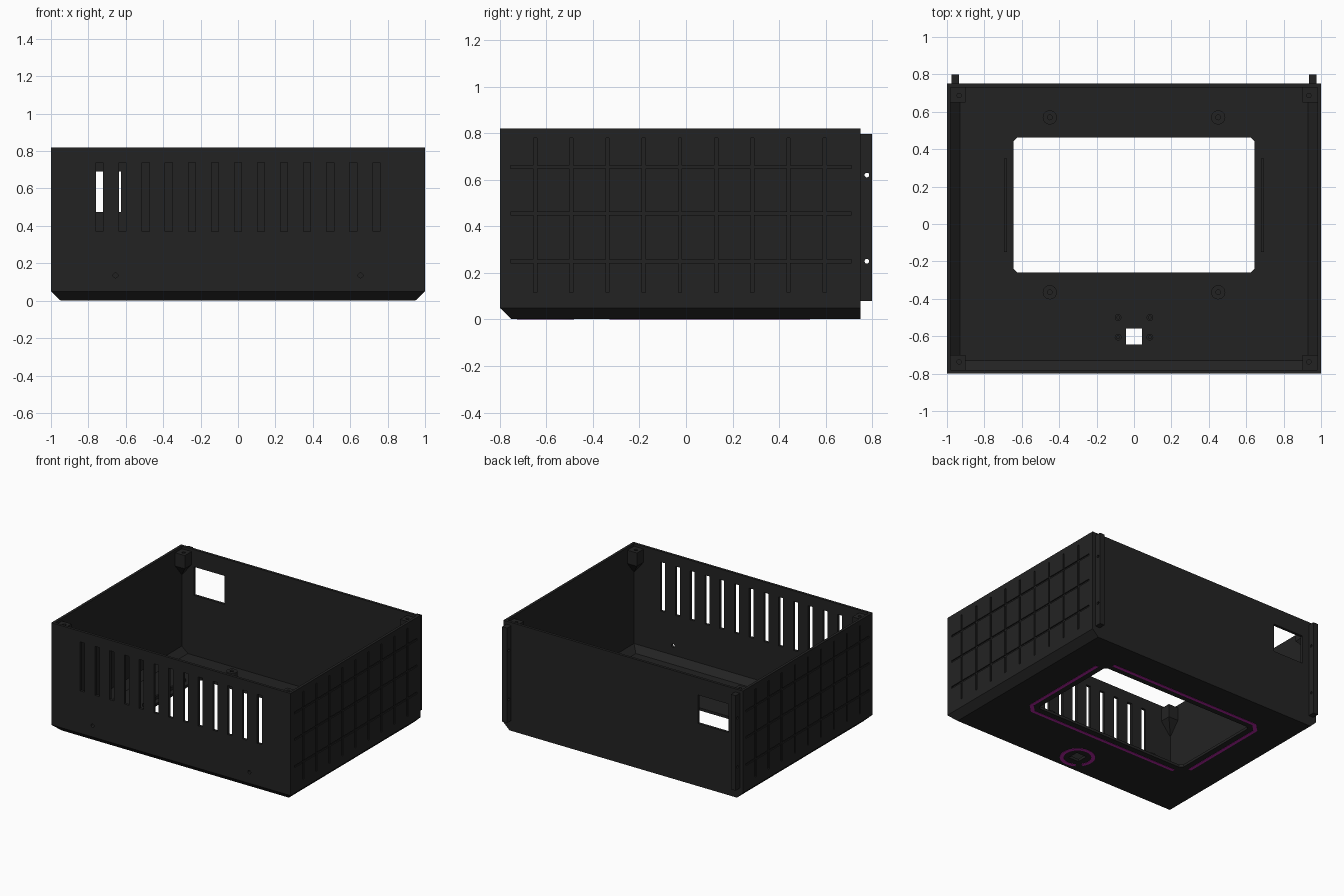
import bpy, bmesh, math
from mathutils import Matrix, Vector

if "Cube" in bpy.data.objects:
    bpy.data.objects.remove(bpy.data.objects["Cube"])


def material(name, rgb):
    m = bpy.data.materials.new(name)
    m.diffuse_color = (*rgb, 1)
    m.use_nodes = True
    m.node_tree.nodes["Principled BSDF"].inputs["Base Color"].default_value = m.diffuse_color
    return m


BLACK = material("black plastic", (0.0165, 0.0165, 0.0165))
MAGENTA = material("magenta inlay", (0.45, 0.018, 0.36))


def finish(bm, name, mat=BLACK):
    bmesh.ops.recalc_face_normals(bm, faces=bm.faces)
    me = bpy.data.meshes.new(name)
    bm.to_mesh(me)
    bm.free()
    ob = bpy.data.objects.new(name, me)
    bpy.context.collection.objects.link(ob)
    me.materials.append(mat)
    return ob


def add_box(bm, x0, x1, y0, y1, z0, z1):
    m = Matrix.Translation(((x0 + x1) / 2, (y0 + y1) / 2, (z0 + z1) / 2))
    bmesh.ops.create_cube(bm, size=1, matrix=m @ Matrix.Diagonal((x1 - x0, y1 - y0, z1 - z0, 1)))


def add_rod(bm, centre, r, length, axis='Z', seg=20):
    rot = {'Z': Matrix(), 'X': Matrix.Rotation(math.pi / 2, 4, 'Y'),
           'Y': Matrix.Rotation(math.pi / 2, 4, 'X')}[axis]
    bmesh.ops.create_cone(bm, cap_ends=True, segments=seg, radius1=r, radius2=r,
                          depth=length, matrix=Matrix.Translation(centre) @ rot)


def loft(bm, rings):
    loops = [[bm.verts.new(p) for p in ring] for ring in rings]
    n = len(loops[0])
    for a, b in zip(loops, loops[1:]):
        for i in range(n):
            bm.faces.new((a[i], a[(i + 1) % n], b[(i + 1) % n], b[i]))
    bm.faces.new(loops[0])
    bm.faces.new(loops[-1])


def rect(x0, x1, y0, y1, z):
    return [(x0, y0, z), (x1, y0, z), (x1, y1, z), (x0, y1, z)]


def cut(ob, bm):
    tool = finish(bm, "cutter")
    tool.hide_render = True
    mod = ob.modifiers.new("cut", 'BOOLEAN')
    mod.operation, mod.solver, mod.object = 'DIFFERENCE', 'EXACT', tool
    bpy.context.view_layer.objects.active = ob
    bpy.ops.object.modifier_apply(modifier=mod.name)
    bpy.data.objects.remove(tool)


def octagon(x0, x1, y0, y1, c):
    return [(x0 + c, y0), (x1 - c, y0), (x1, y0 + c), (x1, y1 - c),
            (x1 - c, y1), (x0 + c, y1), (x0, y1 - c), (x0, y0 + c)]


# Open box shell, chamfered along the bottom of the front and sides
bm = bmesh.new()
loft(bm, [rect(-.95, .95, -.75, .75, .002), rect(-1, 1, -.8, .75, .05),
          rect(-1, 1, -.8, .75, .82), rect(-.98, .98, -.78, .73, .82),
          rect(-.98, .98, -.78, .73, .065), rect(-.93, .93, -.73, .73, .022)])
body = finish(bm, "enclosure_shell")

# Front vent slots, front screw holes, rear window, small floor window
bm = bmesh.new()
for i in range(13):
    x = -.74 + i * .1233
    add_box(bm, x - .019, x + .019, -.9, -.745, .37, .74)
for s in (-1, 1):
    add_rod(bm, (s * .655, -.8, .135), .013, .1, 'Y')
add_box(bm, -.88, -.625, .7, .8, .475, .69)
add_box(bm, -.043, .043, -.645, -.56, -.1, .1)
cut(body, bm)

# Display opening in the floor
bm = bmesh.new()
outline = octagon(-.643, .643, -.26, .463, .02)
loft(bm, [[(x, y, z) for x, y in outline] for z in (-.1, .1)])
cut(body, bm)

# Grid of grooves on both sides
bm = bmesh.new()
for s in (-1, 1):
    for i in range(9):
        y = -.648 + i * .1555
        add_box(bm, s - .008, s + .008, y - .007, y + .007, .115, .78)
cut(body, bm)
bm = bmesh.new()
for s in (-1, 1):
    for z in (.25, .455, .655):
        add_box(bm, s - .0085, s + .0085, -.755, .71, z - .007, z + .007)
cut(body, bm)

# Tapered lid posts in the four upper corners
for sx, nx in ((-1, "left"), (1, "right")):
    for wall, d, ny in ((-.782, 1, "front"), (.732, -1, "back")):
        bm = bmesh.new()
        cx = sx * .982
        loft(bm, [rect(cx, cx - sx * w, wall, wall + d * w, z)
                  for w, z in ((.082, .80), (.082, .70), (.008, .61))])
        post = finish(bm, f"{ny}_{nx}_lid_post")
        bm = bmesh.new()
        add_rod(bm, (sx * .935, wall + d * .045, .8), .012, .12)
        cut(post, bm)

# Rear mounting fins with two cross holes each
for s, n in ((-1, "left"), (1, "right")):
    bm = bmesh.new()
    add_box(bm, s * .955 - .02, s * .955 + .02, .745, .8, .08, .797)
    fin = finish(bm, f"{n}_rear_fin")
    bm = bmesh.new()
    for z in (.25, .62):
        add_rod(bm, (s * .955, .777, z), .01, .1, 'X')
    cut(fin, bm)

# Screw standoffs on the floor, large for the display, small for the button
spots = [(s * .45, y, .038, .08, .013) for s in (-1, 1) for y in (-.365, .57)]
spots += [(s * .085, y, .018, .05, .008) for s in (-1, 1) for y in (-.5, -.605)]
for x, y, r, top, hole in spots:
    bm = bmesh.new()
    add_rod(bm, (x, y, (top + .015) / 2), r, top - .015, seg=24)
    standoff = finish(bm, "floor_standoff")
    bm = bmesh.new()
    add_rod(bm, (x, y, top), hole, .07, seg=12)
    cut(standoff, bm)

# Low ribs beside the display opening
for s, n in ((-1, "left"), (1, "right")):
    bm = bmesh.new()
    add_box(bm, s * .687 - .007, s * .687 + .007, -.15, .35, .015, .045)
    finish(bm, f"{n}_display_rib")


def strip(name, inner, outer):
    # Thin plate between two matching open paths
    bm = bmesh.new()
    path = list(inner) + list(reversed(outer))
    face = bm.faces.new([bm.verts.new((x, y, 0)) for x, y in path])
    ext = bmesh.ops.extrude_face_region(bm, geom=[face])
    for v in ext["geom"]:
        if isinstance(v, bmesh.types.BMVert):
            v.co.z = .004
    finish(bm, name, MAGENTA)


# Inlaid frame under the display, in two halves with open corners
def half_frame(o, c):
    p = octagon(-.70 - o, .70 + o, -.317 - o, .52 + o, c)
    lo, hi = (-.62, p[0][1]), (.62, p[4][1])
    right = [lo, p[1], p[2], (p[3][0], .44)]
    left = [hi, p[5], p[6], (p[7][0], -.24)]
    return right, left


inner, outer = half_frame(-.012, .055), half_frame(.012, .065)
for k, name in enumerate(("right_frame_inlay", "left_frame_inlay")):
    strip(name, inner[k], outer[k])

# Inlaid ring under the button window, open at one diagonal
angles = [math.radians(225 + 12 + i * 336 / 40) for i in range(41)]
arc = lambda r: [(r * math.cos(a), -.603 + r * math.sin(a)) for a in angles]
strip("button_ring_inlay", arc(.095), arc(.122))
